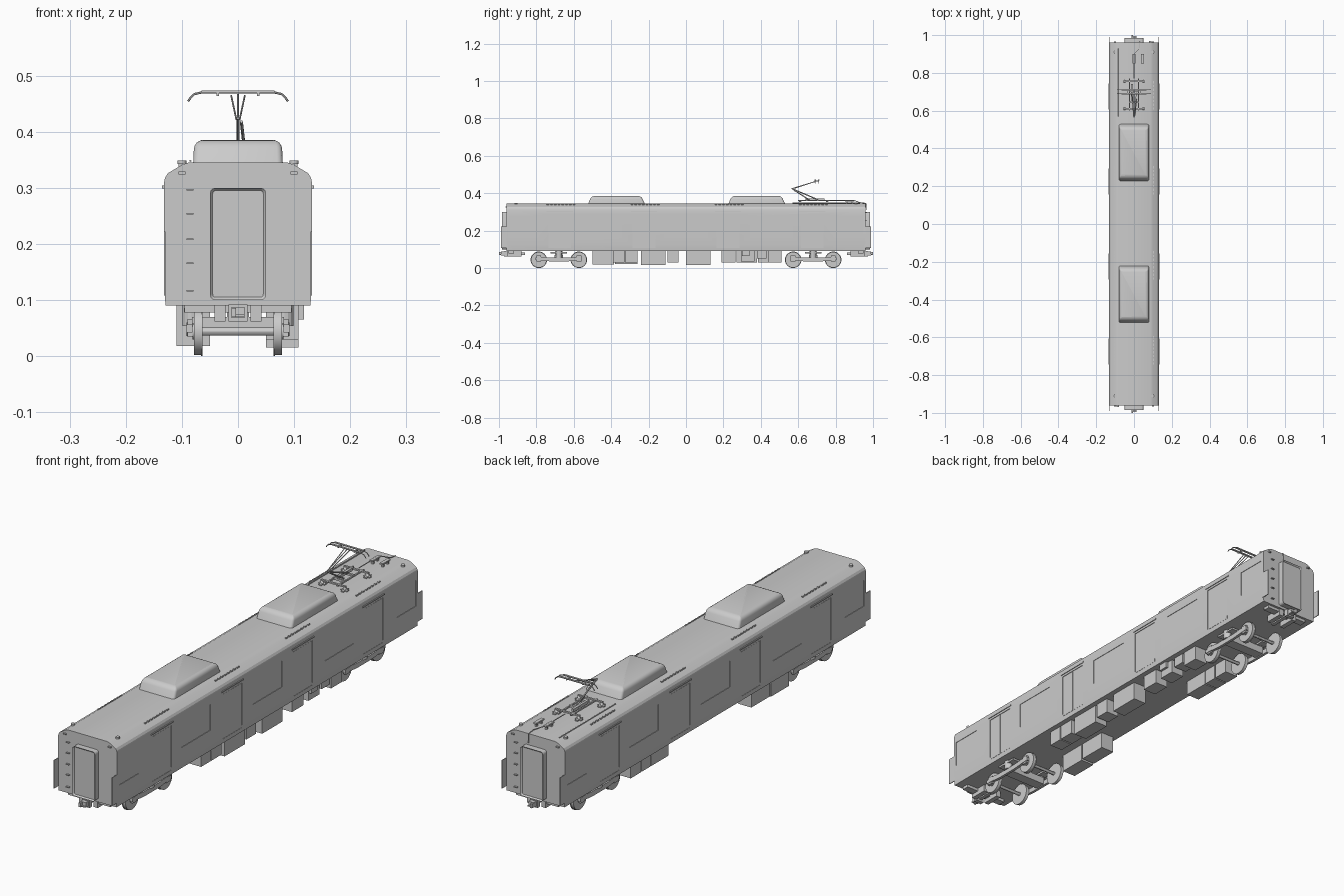
import bpy, bmesh, math
from mathutils import Vector, Matrix

if "Cube" in bpy.data.objects:
    bpy.data.objects.remove(bpy.data.objects["Cube"])


def finish(name, bm, smooth=None):
    bmesh.ops.recalc_face_normals(bm, faces=bm.faces)
    me = bpy.data.meshes.new(name)
    bm.to_mesh(me)
    bm.free()
    ob = bpy.data.objects.new(name, me)
    bpy.context.collection.objects.link(ob)
    if smooth:
        bpy.ops.object.select_all(action='DESELECT')
        bpy.context.view_layer.objects.active = ob
        ob.select_set(True)
        bpy.ops.object.shade_smooth_by_angle(angle=math.radians(smooth))
    return ob


def add_box(bm, x0, x1, y0, y1, z0, z1):
    m = Matrix.Translation(((x0 + x1) / 2, (y0 + y1) / 2, (z0 + z1) / 2))
    m = m @ Matrix.Diagonal((abs(x1 - x0), abs(y1 - y0), abs(z1 - z0), 1))
    return bmesh.ops.create_cube(bm, size=1, matrix=m)['verts']


def boxes(name, items):
    bm = bmesh.new()
    for b in items:
        add_box(bm, *b)
    return finish(name, bm)


def add_rod(bm, a, b, r, n=8, r2=None):
    a, b = Vector(a), Vector(b)
    d = b - a
    m = Matrix.Translation((a + b) / 2) @ d.to_track_quat('Z', 'Y').to_matrix().to_4x4()
    bmesh.ops.create_cone(bm, cap_ends=True, segments=n, radius1=r,
                          radius2=r if r2 is None else r2, depth=d.length, matrix=m)


def tubes(name, paths, r, n=6):
    bm = bmesh.new()
    for p in paths:
        for a, b in zip(p, p[1:]):
            add_rod(bm, a, b, r, n)
    return finish(name, bm, 40)


def extrude_y(name, prof, y0, y1, smooth=None):
    bm = bmesh.new()
    f = bm.faces.new([bm.verts.new((x, y0, z)) for x, z in prof])
    r = bmesh.ops.extrude_face_region(bm, geom=[f])
    vs = [v for v in r['geom'] if isinstance(v, bmesh.types.BMVert)]
    bmesh.ops.translate(bm, verts=vs, vec=(0, y1 - y0, 0))
    return finish(name, bm, smooth)


# body shell: half profile mirrored and extruded along the car
half = [(.129, .09), (.132, .125), (.132, .308), (.130, .318), (.125, .326),
        (.100, .341), (.088, .345)]
body = extrude_y('car_body', half + [(-x, z) for x, z in reversed(half)], -.96, .96, 20)

# window and door recesses
DOORS = [-.675, -.225, .225, .675]
WINDOWS = [(-.885, .063), (-.457, .093), (0, .093), (.457, .093), (.885, .063)]
cuts = []
for s in (-1, 1):
    cuts += [(s * .1295, s * .15, y - .061, y + .061, .108, .29) for y in DOORS]
    cuts += [(s * .1300, s * .15, y - h, y + h, .175, .28) for y, h in WINDOWS]
cutter = boxes('recess_cutter', cuts)
mod = body.modifiers.new('recesses', 'BOOLEAN')
mod.object, mod.solver = cutter, 'EXACT'
bpy.context.view_layer.objects.active = body
bpy.ops.object.modifier_apply(modifier='recesses')
cutter.hide_render = True
cutter.hide_viewport = True

# door leaves with a centre gap, and door gutters
leaves, gutters = [], []
for s in (-1, 1):
    for y in DOORS:
        leaves += [(s * .128, s * .1302, y + a, y + b, .11, .288)
                   for a, b in ((-.059, -.001), (.001, .059))]
        gutters.append((s * .128, s * .135, y - .07, y + .07, .299, .304))
        gutters += [(s * .101, s * .106, y - .07 + i * .02, y - .058 + i * .02, .336, .343)
                    for i in range(8)]
boxes('door_leaves', leaves)
boxes('door_gutters', gutters)

# end gangways, flaps, steps, lamps, couplers
for e, tag in ((-1, 'front'), (1, 'back')):
    bm = bmesh.new()
    add_box(bm, -.05, .05, e * .95, e * .985, .1, .3)
    edges = [ed for ed in bm.edges if abs(ed.verts[0].co.y - ed.verts[1].co.y) > .01]
    bmesh.ops.bevel(bm, geom=edges, offset=.01, segments=3, affect='EDGES', profile=.5)
    bm.faces.ensure_lookup_table()
    face = [f for f in bm.faces if all(abs(v.co.y) > .98 for v in f.verts)]
    bmesh.ops.inset_region(bm, faces=face, thickness=.005, depth=0)
    bmesh.ops.translate(bm, verts=list(face[0].verts), vec=(0, -e * .006, 0))
    finish(tag + '_gangway', bm, 35)
    boxes(tag + '_end_flaps', [(s * .129, s * .132, e * .955, e * .99, .108, .222) for s in (-1, 1)])
    boxes(tag + '_end_steps', [(e * .079, e * .092, e * .955, e * .968, z, z + .003)
                               for z in (.115, .164, .207, .252, .295)])
    boxes(tag + '_end_lugs', [(s * .094, s * .106, e * .955, e * .966, .324, .329) for s in (-1, 1)])
    boxes(tag + '_coupler', [(-.008, .008, e * .86, e * .97, .07, .084),
                             (-.017, .017, e * .955, e * .972, .062, .092),
                             (-.012, .012, e * .97, e * .988, .068, .088),
                             (-.012, -.004, e * .985, e * 1, .07, .086),
                             (-.004, .012, e * .985, e * .994, .07, .074)])
    boxes(tag + '_end_brackets', [(s * .022, s * .042, e * .88, e * .955, .062, .092) for s in (-1, 1)])
    boxes(tag + '_buffer_beam', [(-.095, .095, e * .92, e * .95, .078, .092)])
    bm = bmesh.new()
    for s in (-1, 1):
        add_rod(bm, (s * .1, e * .91, .342), (s * .1, e * .91, .349), .008, 12)
    finish(tag + '_roof_caps', bm, 40)

# roof air conditioners: rounded along the top, sloped ends
for y, tag in ((-.372, 'front'), (.378, 'back')):
    bm = bmesh.new()
    vs = add_box(bm, -.08, .08, y - .153, y + .153, .34, .385)
    for v in vs:
        if v.co.z > .36:
            v.co.y = y + (v.co.y - y) * .87
            v.co.x *= .975
    up = [ed for ed in bm.edges if abs(ed.verts[0].co.z - ed.verts[1].co.z) > .01]
    bmesh.ops.bevel(bm, geom=up, offset=.01, segments=3, affect='EDGES', profile=.5)
    top = [ed for ed in bm.edges if all(v.co.z > .38 for v in ed.verts)]
    bmesh.ops.bevel(bm, geom=top, offset=.016, segments=4, affect='EDGES', profile=.5)
    finish(tag + '_air_conditioner', bm, 40)

# pantograph base: insulators and frame
bm = bmesh.new()
for y in (.61, .755):
    for x in (-.05, .05):
        add_box(bm, x - .014, x + .014, y - .006, y + .006, .343, .349)
        add_box(bm, x - .006, x + .006, y - .017, y + .017, .343, .349)
        for i in range(3):
            add_rod(bm, (x, y, .347 + i * .005), (x, y, .351 + i * .005), .007, 10, .004)
finish('pantograph_insulators', bm, 40)
boxes('pantograph_base',
      [(s * .021, s * .027, .60, .77, .358, .364) for s in (-1, 1)] +
      [(-.055, .055, y - .004, y + .004, .358, .364) for y in (.61, .755)] +
      [(-.027, .027, y - .004, y + .004, .358, .366) for y in (.645, .705)] +
      [(-.016, -.006, .64, .74, .360, .372)])
# folding arms
tubes('pantograph_lower_arm', [[(0, .705, .366), (0, .565, .425)],
                               [(-.022, .705, .364), (.022, .705, .364)],
                               [(.012, .66, .364), (.006, .575, .418)]], .003)
tubes('pantograph_upper_arm', [[(0, .565, .425), (0, .70, .466)],
                               [(-.003, .57, .422), (-.012, .695, .464)],
                               [(.003, .57, .422), (.012, .695, .464)]], .0016)
# collector head with drooping horns
horn = [(.065, .47), (.078, .467), (.085, .46), (.089, .454)]
head = [(-x, z) for x, z in reversed(horn)] + horn
tubes('pantograph_head', [[(x, y, z) for x, z in head] for y in (.69, .71)], .002)
boxes('collector_strips', [(-.065, .065, y - .004, y + .004, .469, .473) for y in (.69, .71)] +
      [(s * .034, s * .038, .688, .712, .464, .469) for s in (-1, 1)])

# roof cables and arresters
tubes('roof_cables', [[(-.085, .57, .348), (-.085, .93, .348)],
                      [(.0, .77, .361), (.0, .90, .361), (.03, .93, .35), (.03, .962, .346),
                       (.03, .964, .31)]], .002)
boxes('roof_arresters', [(x - .007, x + .007, .85, .9, .356, .362) for x in (0, .045)] +
      [(x - .004, x + .004, y - .004, y + .004, .343, .358) for x in (0, .045) for y in (.86, .89)])

# underfloor equipment: x extents differ by side
right = [(-.39, -.33, .03), (-.325, -.26, .03), (-.24, -.11, .015), (-.1, -.04, .03),
         (0, .13, .015), (.19, .265, .03), (.295, .365, .035), (.38, .43, .05), (.44, .51, .03)]
left = [(-.5, -.385, .018), (-.38, -.26, .022), (.27, .38, .03), (.385, .44, .03), (.445, .51, .03)]
boxes('right_underfloor_boxes', [(.05, .108, a, b, z, .092) for a, b, z in right])
boxes('left_underfloor_boxes', [(-.11, -.05, a, b, z, .092) for a, b, z in left])
boxes('side_junction_box', [(.108, .118, .3, .34, .065, .092)])

# bogies
for c, tag in ((-.68, 'front'), (.68, 'back')):
    bm = bmesh.new()
    for y in (c - .107, c + .107):
        add_rod(bm, (-.085, y, .044), (.085, y, .044), .007, 12)
        for s in (-1, 1):
            add_rod(bm, (s * .066, y, .044), (s * .078, y, .044), .042, 32)
            add_rod(bm, (s * .063, y, .044), (s * .066, y, .044), .044, 32)
            add_rod(bm, (s * .078, y, .044), (s * .081, y, .044), .014, 16)
    finish(tag + '_wheelsets', bm, 30)
    # side frames, dipping at the middle
    bm = bmesh.new()
    path = [(-.125, .042, .056), (-.09, .04, .06), (-.05, .036, .056), (.05, .036, .056),
            (.09, .04, .06), (.125, .042, .056)]
    for s in (-1, 1):
        rings = [[bm.verts.new((s * x, c + y, z)) for x, z in
                  ((.081, z0), (.092, z0), (.092, z1), (.081, z1))] for y, z0, z1 in path]
        for a, b in zip(rings, rings[1:]):
            for i in range(4):
                bm.faces.new((a[i], a[(i + 1) % 4], b[(i + 1) % 4], b[i]))
        bm.faces.new(rings[0])
        bm.faces.new(rings[-1])
        # air springs and axle boxes
        add_rod(bm, (s * .083, c, .054), (s * .083, c, .092), .016, 16)
        add_box(bm, s * .06, s * .096, c - .045, c + .045, .078, .086)
        for y in (c - .107, c + .107):
            add_box(bm, s * .081, s * .09, y - .013, y + .013, .034, .066)
    add_box(bm, -.082, .082, c - .022, c + .022, .04, .07)
    add_box(bm, -.02, .02, c - .02, c + .02, .07, .092)
    finish(tag + '_bogie_frame', bm)
